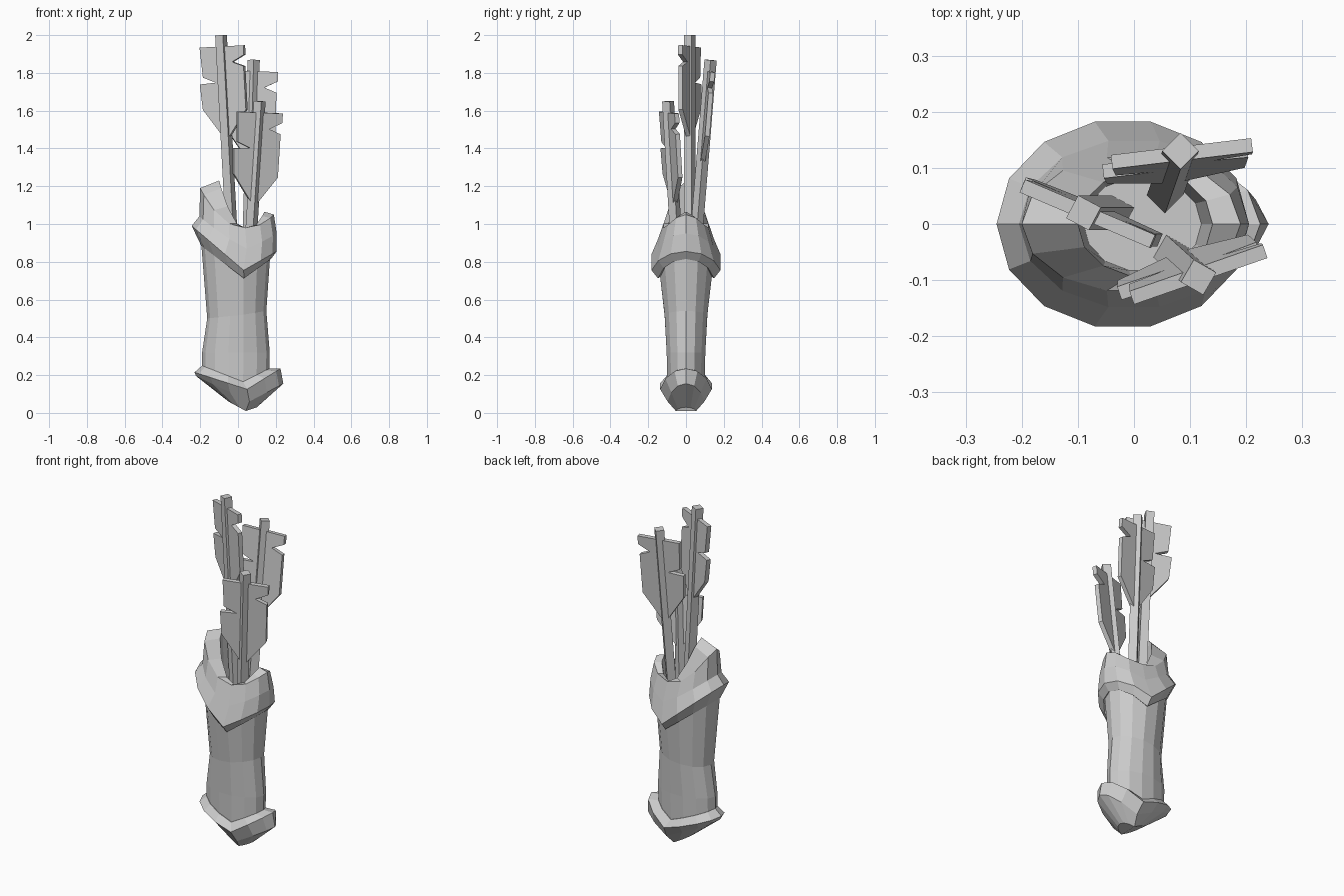
import bpy, bmesh
from math import cos, sin, pi, radians
from mathutils import Vector, Matrix

if "Cube" in bpy.data.objects:
    bpy.data.objects.remove(bpy.data.objects["Cube"])

SIDES = 14
LOW = cos(3 * pi / 7)   # where the wavy rims dip lowest


def finish(name, bm):
    bmesh.ops.recalc_face_normals(bm, faces=bm.faces)
    mesh = bpy.data.meshes.new(name)
    bm.to_mesh(mesh)
    bm.free()
    ob = bpy.data.objects.new(name, mesh)
    bpy.context.collection.objects.link(ob)
    return ob


def loft(name, rings):
    """Rings: x left, x right, y radius, z right, z centre, z left, rim curve power."""
    bm = bmesh.new()
    loops = []
    for xl, xr, ry, zr, zc, zl, p in rings:
        loop = []
        for k in range(SIDES):
            a = 2 * pi * k / SIDES
            d = cos(a) - LOW
            if d > 0:
                z = zc + (zr - zc) * (d / (1 - LOW)) ** p
            else:
                z = zc + (zl - zc) * (-d / (1 + LOW)) ** p
            loop.append(bm.verts.new(((xl + xr) / 2 + (xr - xl) / 2 * cos(a), ry * sin(a), z)))
        loops.append(loop)
    for a, b in zip(loops, loops[1:]):
        for k in range(SIDES):
            n = (k + 1) % SIDES
            bm.faces.new((a[k], a[n], b[n], b[k]))
    bm.faces.new(loops[0])
    bm.faces.new(loops[-1])
    return finish(name, bm)


# Quiver: toe cap, waisted tube, and flared collar with a tall tab on each end
loft("quiver_end_cap", [
    (-.05, .10, .055, .03, .01, .06, 1),
    (-.222, .24, .10, .155, .06, .195, 1),
    (-.23, .225, .14, .235, .125, .215, 1),
    (-.19, .165, .105, .235, .165, .25, 1)])
loft("quiver_tube", [
    (-.19, .165, .10, .2, .12, .22, 1),
    (-.19, .168, .105, .32, .32, .32, 1),
    (-.163, .15, .116, .54, .52, .50, 1),
    (-.195, .17, .145, .83, .76, .9, 1)])
loft("quiver_collar", [
    (-.17, .15, .12, .83, .735, .895, 1),
    (-.195, .175, .152, .815, .712, .885, 1),
    (-.245, .205, .187, .855, .755, .99, 1),
    (-.205, .205, .152, .95, .87, 1.04, 1.2),
    (-.2, .19, .122, 1.05, .98, 1.19, 2.2),
    (-.1, .14, .095, 1.065, .968, 1.23, 2),
    (-.09, .12, .085, .9, .9, .9, 1)])

# Arrow feather outline, measured from the top of the shaft
VANE = [(-.122, -.06), (-.112, -.22), (-.04, -.25), (-.132, -.255), (-.122, -.39), (-.02, -.53),
        (.02, -.54), (.125, -.40), (.125, -.17), (.06, -.145), (.13, -.11), (.13, -.06)]


def arrow(name, top, base, vane_deg, shaft_deg):
    top, base = Vector(top), Vector(base)
    axis = (top - base).normalized()

    def frame(deg):
        x = Vector((cos(radians(deg)), sin(radians(deg)), 0))
        x = (x - axis * x.dot(axis)).normalized()
        y = axis.cross(x)
        m = Matrix((x, y, axis)).transposed().to_4x4()
        m.translation = top
        return m

    length = (top - base).length
    bm = bmesh.new()
    bmesh.ops.create_cube(bm, size=1, matrix=frame(shaft_deg)
                          @ Matrix.Translation((0, 0, -length / 2))
                          @ Matrix.Diagonal((.046, .046, length, 1)))
    finish(name + "_shaft", bm)

    bm = bmesh.new()
    front = [bm.verts.new((x, -.0125, z)) for x, z in VANE]
    face = bm.faces.new(front)
    new = bmesh.ops.extrude_face_region(bm, geom=[face])["geom"]
    bmesh.ops.translate(bm, vec=(0, .025, 0), verts=[v for v in new if isinstance(v, bmesh.types.BMVert)])
    bmesh.ops.transform(bm, matrix=frame(vane_deg), verts=bm.verts)
    finish(name + "_feather", bm)


# Three arrows standing in the quiver
arrow("tall_arrow", (-.09, .02, 2.0), (-.03, .02, .88), -23, -28)
arrow("back_arrow", (.083, .13, 1.868), (.055, .05, .88), 7, 45)
arrow("front_arrow", (.115, -.095, 1.65), (.065, -.05, .88), 19, -30)
